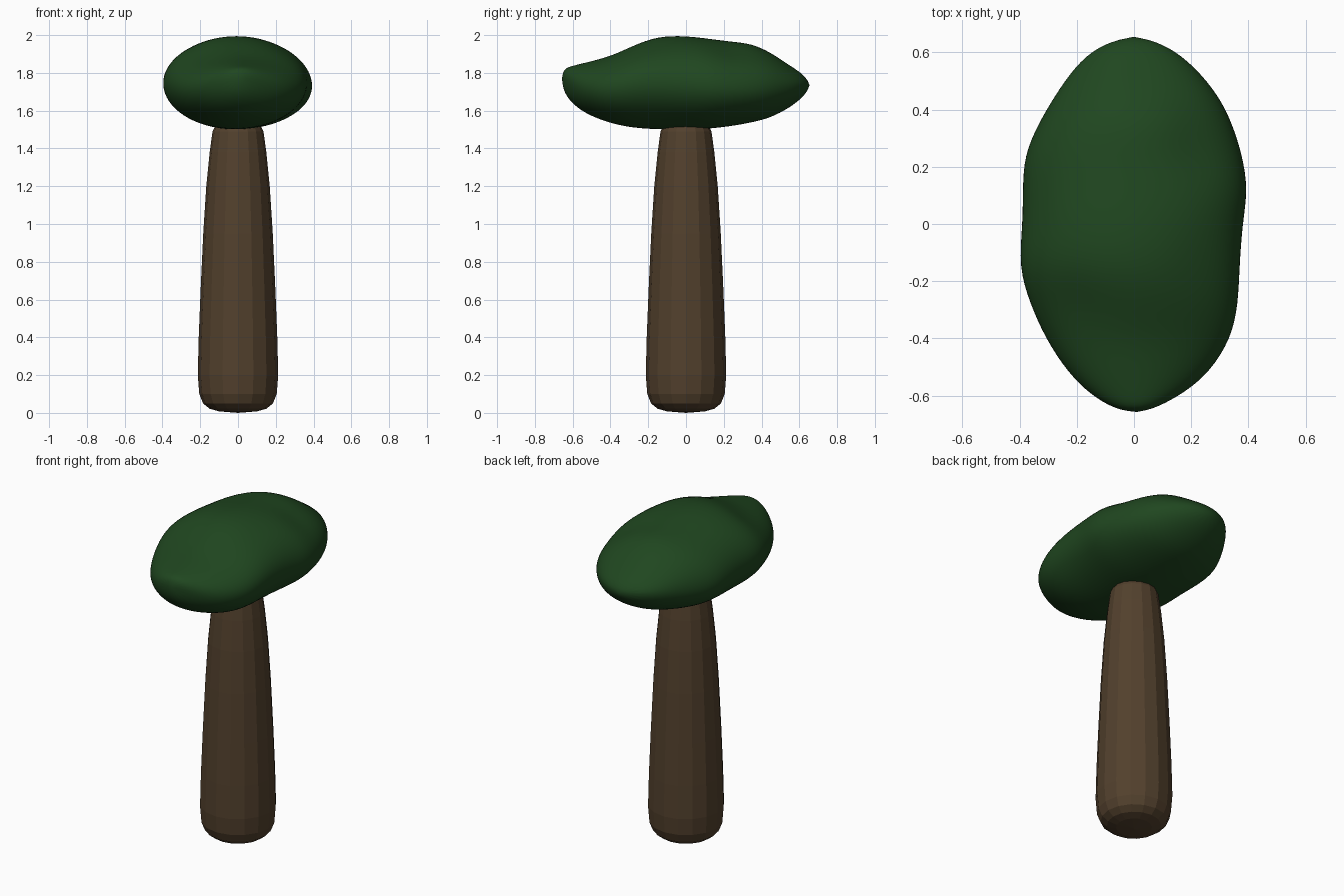
import bpy, bmesh, math
from mathutils import Vector

if "Cube" in bpy.data.objects:
    bpy.data.objects.remove(bpy.data.objects["Cube"])


def material(name, color):
    m = bpy.data.materials.new(name)
    m.diffuse_color = (*color, 1)
    m.use_nodes = True
    m.node_tree.nodes["Principled BSDF"].inputs["Base Color"].default_value = m.diffuse_color
    return m


def loft(name, rings, start, end, mat, smooth):
    """Skin a list of vertex rings and close both ends with a fan."""
    bm = bmesh.new()
    loops = [[bm.verts.new(p) for p in ring] for ring in rings]
    n = len(loops[0])
    for a, b in zip(loops, loops[1:]):
        for i in range(n):
            j = (i + 1) % n
            bm.faces.new((a[i], a[j], b[j], b[i]))
    for tip, ring in ((start, loops[0]), (end, loops[-1])):
        v = bm.verts.new(tip)
        for i in range(n):
            bm.faces.new((v, ring[i], ring[(i + 1) % n]))
    bmesh.ops.recalc_face_normals(bm, faces=bm.faces)
    for f in bm.faces:
        f.smooth = smooth
    me = bpy.data.meshes.new(name)
    bm.to_mesh(me)
    bm.free()
    me.materials.append(mat)
    ob = bpy.data.objects.new(name, me)
    bpy.context.collection.objects.link(ob)
    return ob


# trunk: faceted taper with rounded ends (radius, z)
profile = [(0.10, 0.008), (0.15, 0.022), (0.185, 0.05), (0.205, 0.10), (0.213, 0.20),
           (0.208, 0.40), (0.198, 0.65), (0.184, 0.95), (0.168, 1.2), (0.150, 1.38),
           (0.135, 1.49), (0.115, 1.53)]
SIDES = 16
trunk_rings = [[(r * math.cos(2 * math.pi * i / SIDES), r * math.sin(2 * math.pi * i / SIDES), z)
                for i in range(SIDES)] for r, z in profile]
loft("trunk", trunk_rings, (0, 0, 0), (0, 0, 1.54), material("bark", (0.085, 0.052, 0.026)), False)

# canopy: lumpy sections along y (y, x min, x max, z bottom, z top, z of widest point)
sections = [
    (-0.645, -0.07, 0.09, 1.69, 1.825, 1.765),
    (-0.60, -0.15, 0.185, 1.63, 1.84, 1.74),
    (-0.52, -0.235, 0.27, 1.575, 1.86, 1.72),
    (-0.40, -0.315, 0.345, 1.53, 1.89, 1.72),
    (-0.28, -0.37, 0.37, 1.505, 1.95, 1.74),
    (-0.15, -0.41, 0.375, 1.497, 2.0, 1.75),
    (0.0, -0.395, 0.385, 1.497, 2.0, 1.74),
    (0.12, -0.395, 0.405, 1.50, 1.985, 1.73),
    (0.24, -0.39, 0.385, 1.515, 1.97, 1.72),
    (0.35, -0.34, 0.35, 1.535, 1.96, 1.72),
    (0.45, -0.28, 0.30, 1.56, 1.91, 1.73),
    (0.55, -0.21, 0.215, 1.615, 1.84, 1.735),
    (0.62, -0.13, 0.125, 1.67, 1.795, 1.74)]
# soft dents (centre, radius, depth)
dents = [((0.22, 0.28, 1.90), 0.11, 0.03), ((-0.22, -0.26, 1.90), 0.12, 0.03),
         ((0.13, -0.56, 1.73), 0.10, 0.02), ((0.22, -0.15, 1.93), 0.10, 0.015)]
N = 20


def canopy_point(section, i):
    y, x0, x1, z0, z1, zm = section
    a = 2 * math.pi * i / N
    c, s = math.cos(a), math.sin(a)
    x = (x0 + x1) / 2 + c * (x1 - x0) / 2
    z = zm + s * ((z1 - zm) if s > 0 else (zm - z0))
    p = Vector((x, y, z))
    inward = (Vector((0, y * 0.6, zm)) - p).normalized()
    for centre, rad, depth in dents:
        p += inward * depth * math.exp(-((p - Vector(centre)).length / rad) ** 2)
    return p


canopy_rings = [[canopy_point(s, i) for i in range(N)] for s in sections]
canopy = loft("canopy", canopy_rings, (0.01, -0.66, 1.77), (0, 0.662, 1.735),
              material("leaves", (0.014, 0.062, 0.014)), True)
sub = canopy.modifiers.new("smooth", 'SUBSURF')
sub.levels = sub.render_levels = 2
